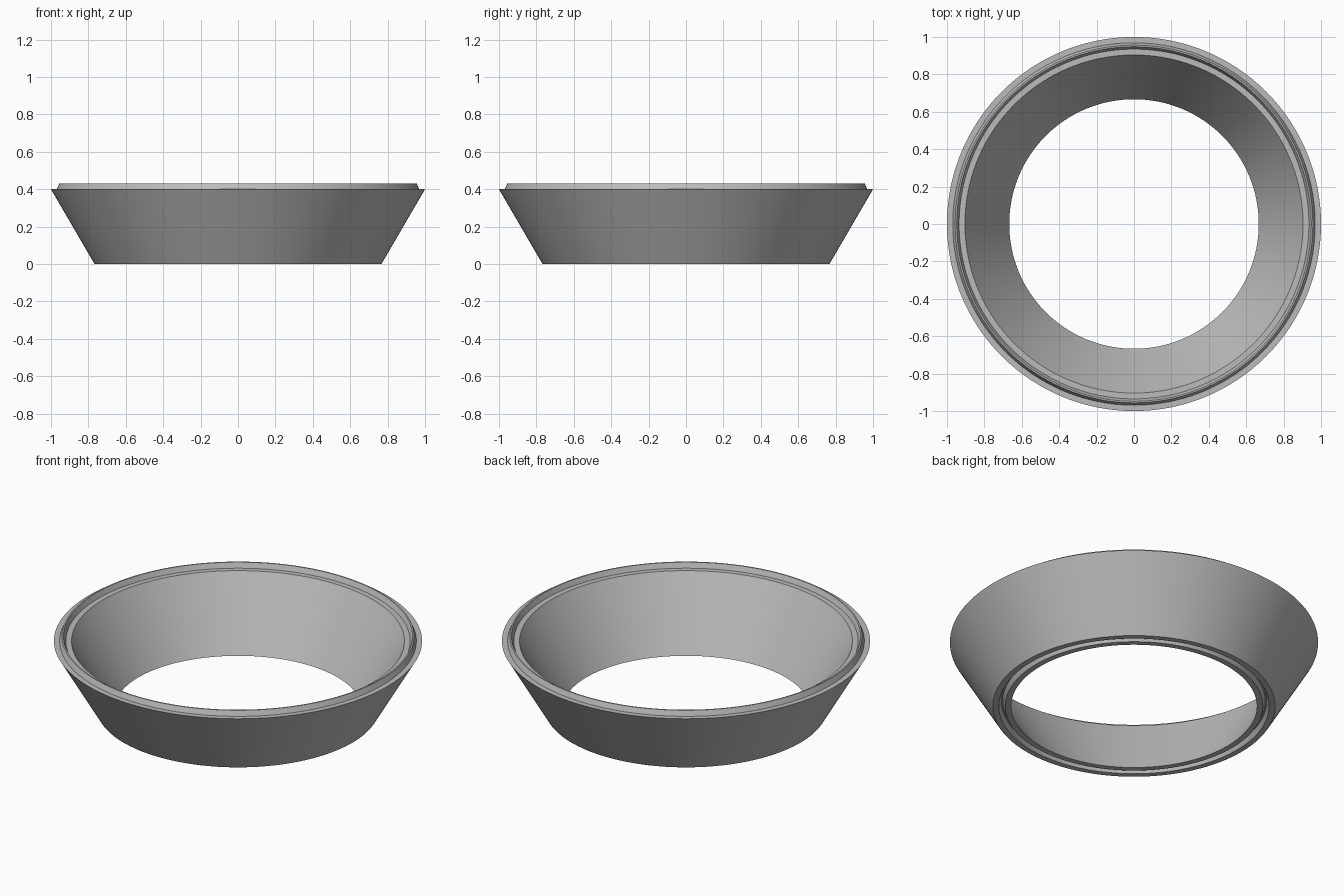
import bpy, bmesh, math
from mathutils import Vector

cube = bpy.data.objects.get("Cube")
if cube:
    bpy.data.objects.remove(cube)

SEGMENTS = 192
HEIGHT = 0.4            # height of the sloped wall
LIP = 0.03              # tongue height and groove depth
OUT_TOP, IN_TOP = 1.0, 0.904
OUT_BASE, IN_BASE = 0.767, 0.667


def ridge(middle, z):
    """Small trapezoid ridge, listed from its outer foot to its inner foot."""
    return [(middle + 0.017, z), (middle + 0.004, z + LIP),
            (middle - 0.004, z + LIP), (middle - 0.017, z)]


# Closed cross-section: tongue on the top rim, matching groove under the base
profile = [(OUT_BASE, 0), (OUT_TOP, HEIGHT)]
profile += ridge((OUT_TOP + IN_TOP) / 2, HEIGHT)
profile += [(IN_TOP, HEIGHT), (IN_BASE, 0)]
profile += reversed(ridge((OUT_BASE + IN_BASE) / 2, 0))

# Revolve the cross-section around the vertical axis
bm = bmesh.new()
verts = [bm.verts.new((r, 0, z)) for r, z in profile]
edges = [bm.edges.new((v, verts[i - 1])) for i, v in enumerate(verts)]
bmesh.ops.spin(bm, geom=verts + edges, cent=Vector(), axis=(0, 0, 1),
               angle=math.tau, steps=SEGMENTS, use_merge=True)
bmesh.ops.remove_doubles(bm, verts=bm.verts, dist=0.0001)
bmesh.ops.recalc_face_normals(bm, faces=bm.faces)
mesh = bpy.data.meshes.new("tapered_ring")
bm.to_mesh(mesh)
bm.free()

ring = bpy.data.objects.new("tapered_ring", mesh)
bpy.context.collection.objects.link(ring)

# Plain grey material
grey = bpy.data.materials.new("plain grey")
grey.use_nodes = True
colour = (0.5, 0.5, 0.5, 1)
grey.diffuse_color = colour
grey.node_tree.nodes["Principled BSDF"].inputs["Base Color"].default_value = colour
mesh.materials.append(grey)

# Smooth around the ring, sharp at the rims
bpy.ops.object.select_all(action="DESELECT")
ring.select_set(True)
bpy.context.view_layer.objects.active = ring
bpy.ops.object.shade_smooth_by_angle(angle=math.radians(20))
